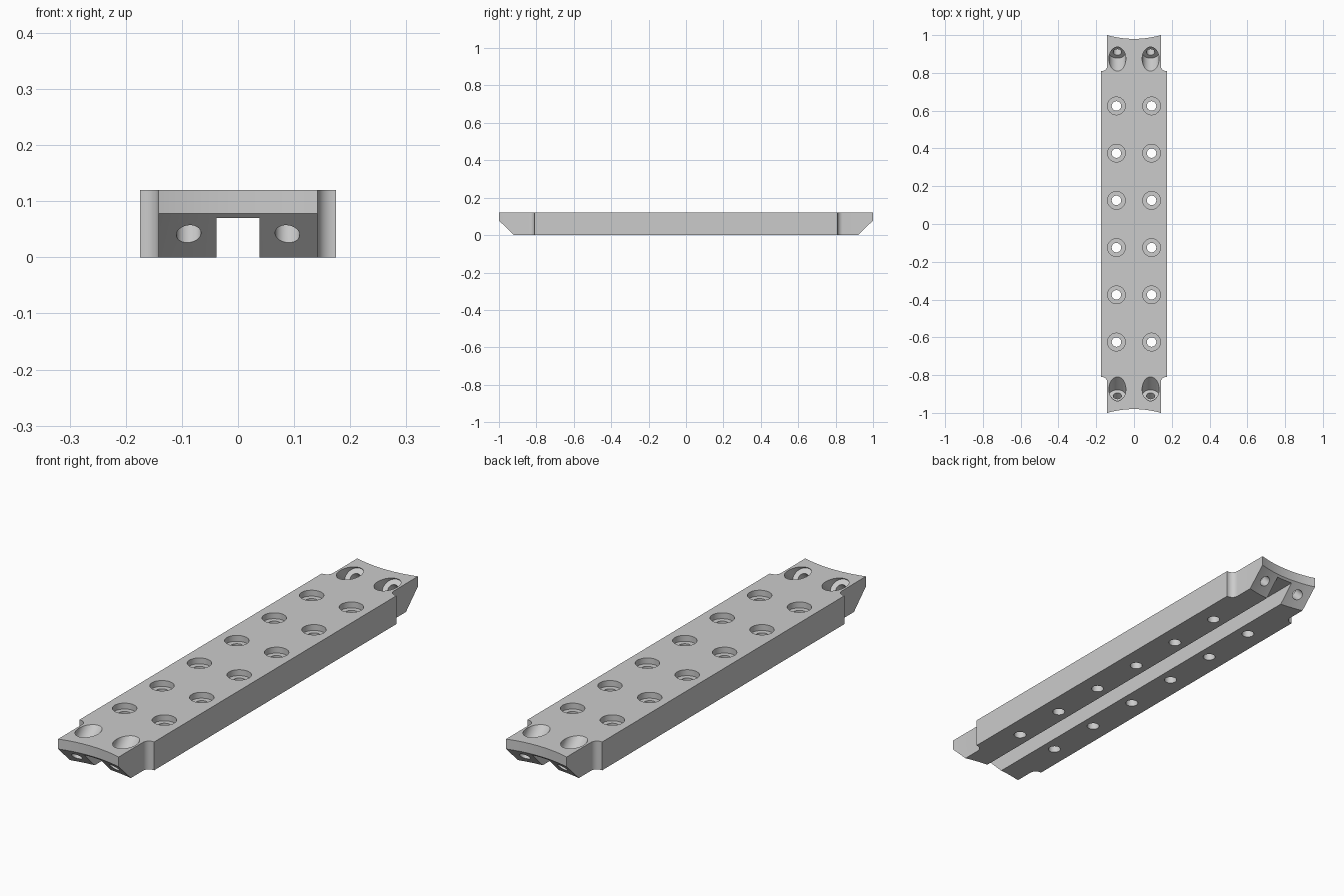
import bpy, bmesh
from math import sin, cos, pi, radians
from mathutils import Matrix, Vector

cube = bpy.data.objects.get("Cube")
if cube:
    bpy.data.objects.remove(cube, do_unlink=True)

HEIGHT, HALF_W, NECK_W, SHOULDER = 0.12, 0.175, 0.142, 0.81
FILLET = 0.028
END_R, END_Y = 0.51, 1.49      # concave end arc
LIP = 0.078                    # height where the end undercut starts

grey = bpy.data.materials.new("grey")
grey.use_nodes = True
colour = (0.6, 0.6, 0.6, 1)
grey.diffuse_color = colour
grey.node_tree.nodes["Principled BSDF"].inputs["Base Color"].default_value = colour


def make(name, bm):
    bmesh.ops.recalc_face_normals(bm, faces=bm.faces)
    mesh = bpy.data.meshes.new(name)
    bm.to_mesh(mesh)
    bm.free()
    obj = bpy.data.objects.new(name, mesh)
    bpy.context.collection.objects.link(obj)
    mesh.materials.append(grey)
    return obj


def lathe(bm, profile, matrix, sides):
    """Closed solid of revolution from (radius, height) pairs."""
    rings = [[bm.verts.new(matrix @ Vector((r * cos(2 * pi * i / sides),
                                            r * sin(2 * pi * i / sides), z)))
              for i in range(sides)] for r, z in profile]
    for a, b in zip(rings, rings[1:]):
        for i in range(sides):
            j = (i + 1) % sides
            bm.faces.new((a[i], a[j], b[j], b[i]))
    bm.faces.new(rings[0])
    bm.faces.new(rings[-1])


# Plate outline: one quarter with a filleted shoulder, then mirrored
quarter = [(HALF_W, SHOULDER)]
for i in range(9):
    a = i / 8 * pi / 2
    quarter.append((NECK_W + FILLET * (1 - sin(a)),
                    SHOULDER + FILLET * (1 - cos(a))))
quarter.append((NECK_W, 1.05))
right_side = [(x, -y) for x, y in reversed(quarter)] + quarter
outline = right_side + [(-x, y) for x, y in reversed(right_side)]
bm = bmesh.new()
base = bm.faces.new([bm.verts.new((x, y, 0)) for x, y in outline])
top = bmesh.ops.extrude_face_region(bm, geom=[base])["geom"]
bmesh.ops.translate(bm, vec=(0, 0, HEIGHT),
                    verts=[v for v in top if isinstance(v, bmesh.types.BMVert)])
plate = make("mounting_plate", bm)

# Concave ends with a sloped undercut
bm = bmesh.new()
for s in (-1, 1):
    lathe(bm, [(END_R + LIP + 0.05, -0.05), (END_R, LIP), (END_R, 0.2)],
          Matrix.Translation((0, s * END_Y, 0)), 160)
ends = make("end_cutter", bm)

# Lengthwise channel underneath
bm = bmesh.new()
bmesh.ops.create_cube(bm, size=1, matrix=Matrix.Translation((0, 0, -0.015))
                      @ Matrix.Diagonal((0.076, 2.4, 0.17, 1)))
channel = make("channel_cutter", bm)

# Counterbored screw holes, upright along the plate and slanted at the ends
bm = bmesh.new()
upright = [(0.047, 0.05), (0.047, -0.025), (0.025, -0.025), (0.025, -0.2)]
slanted = [(0.045, 0.1), (0.045, -0.052), (0.022, -0.052), (0.022, -0.2)]
for sx in (-1, 1):
    for k in range(6):
        lathe(bm, upright, Matrix.Translation((sx * 0.093, -0.625 + k * 0.25, HEIGHT)), 40)
    for sy in (-1, 1):
        lathe(bm, slanted, Matrix.Translation((sx * 0.088, sy * 0.873, HEIGHT))
              @ Matrix.Rotation(sy * pi / 4, 4, "X"), 40)
holes = make("hole_cutter", bm)

# Cut everything and discard the cutters
cutters = (ends, channel, holes)
for cutter in cutters:
    mod = plate.modifiers.new(cutter.name, "BOOLEAN")
    mod.operation, mod.solver, mod.object = "DIFFERENCE", "EXACT", cutter
    cutter.hide_render = True
graph = bpy.context.evaluated_depsgraph_get()
result = bpy.data.meshes.new_from_object(plate.evaluated_get(graph))
plate.modifiers.clear()
plate.data = result
for cutter in cutters:
    bpy.data.objects.remove(cutter, do_unlink=True)

bpy.ops.object.select_all(action="DESELECT")
plate.select_set(True)
bpy.context.view_layer.objects.active = plate
bpy.ops.object.shade_smooth_by_angle(angle=radians(30))
